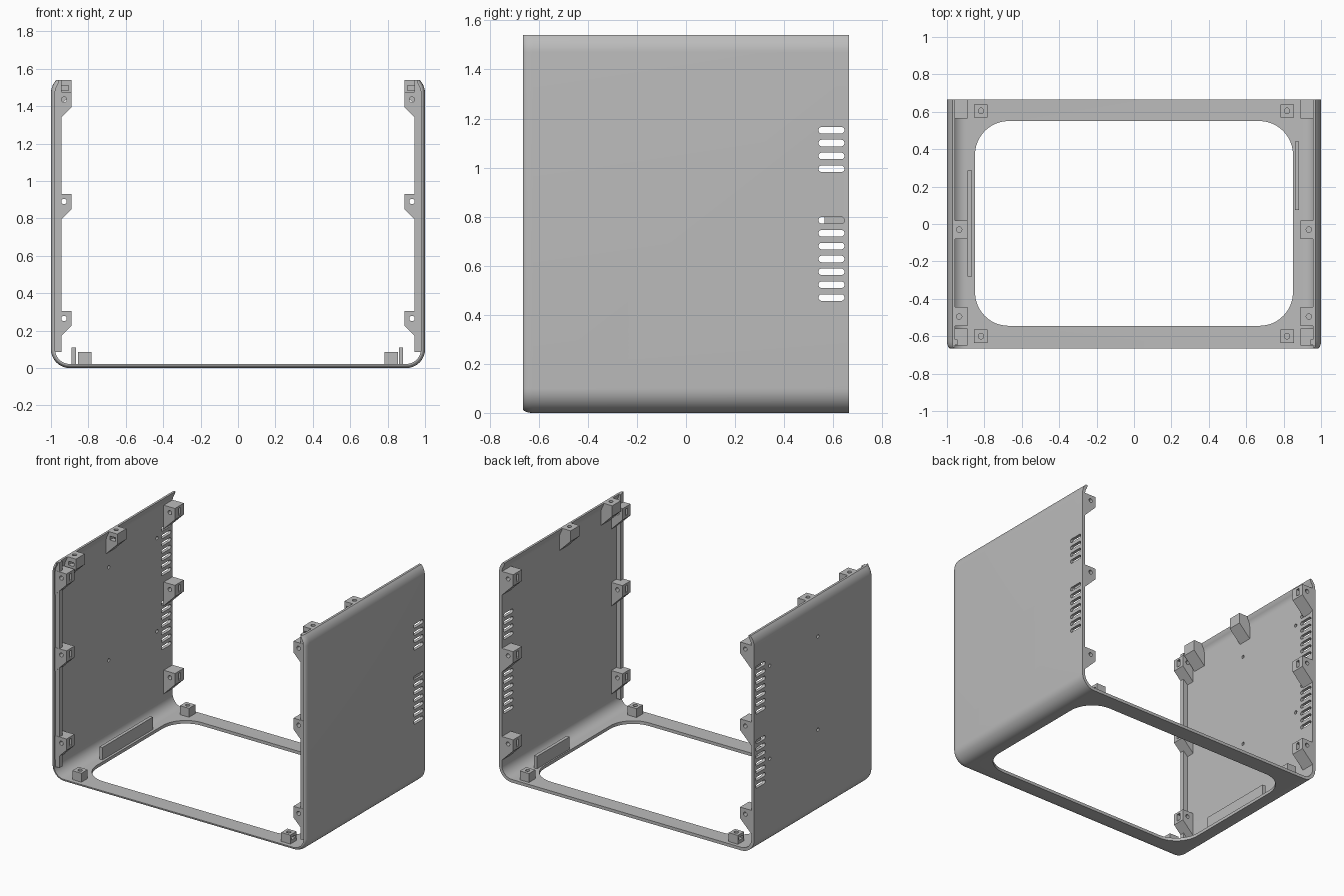
import bpy, bmesh, math

cube = bpy.data.objects.get("Cube")
if cube:
    bpy.data.objects.remove(cube, do_unlink=True)

grey = bpy.data.materials.new("plain grey")
grey.use_nodes = True
grey.diffuse_color = (0.5, 0.5, 0.5, 1)
grey.node_tree.nodes["Principled BSDF"].inputs["Base Color"].default_value = (0.5, 0.5, 0.5, 1)

HALF_Y, TOP, WALL, RADIUS = 0.665, 1.54, 0.022, 0.1


def prism(bm, pts, axis, a, b):
    """Extrude a 2D outline along an axis from a to b."""
    def place(p, q, h):
        return {"x": (h, p, q), "y": (p, h, q), "z": (p, q, h)}[axis]
    lo = [bm.verts.new(place(p, q, a)) for p, q in pts]
    hi = [bm.verts.new(place(p, q, b)) for p, q in pts]
    faces = [bm.faces.new(lo[::-1]), bm.faces.new(hi)]
    for i in range(len(pts)):
        j = (i + 1) % len(pts)
        faces.append(bm.faces.new((lo[i], lo[j], hi[j], hi[i])))
    bmesh.ops.recalc_face_normals(bm, faces=faces)


def rounded(cx, cy, w, h, r, n=8):
    """Rounded rectangle outline."""
    pts = []
    for k, (sx, sy) in enumerate(((1, 1), (-1, 1), (-1, -1), (1, -1))):
        for i in range(n + 1):
            t = math.pi / 2 * (k + i / n)
            pts.append((cx + sx * (w / 2 - r) + r * math.cos(t),
                        cy + sy * (h / 2 - r) + r * math.sin(t)))
    return pts


def circle(cx, cy, r, n=20):
    return [(cx + r * math.cos(2 * math.pi * i / n),
             cy + r * math.sin(2 * math.pi * i / n)) for i in range(n)]


def rect(x0, x1, y0, y1):
    return [(x0, y0), (x1, y0), (x1, y1), (x0, y1)]


def make(name, bm):
    me = bpy.data.meshes.new(name)
    bm.to_mesh(me)
    bm.free()
    ob = bpy.data.objects.new(name, me)
    bpy.context.collection.objects.link(ob)
    me.materials.append(grey)
    return ob


def solid(name, shape, cuts=()):
    """Prism object with prism-shaped cut-outs."""
    bm = bmesh.new()
    prism(bm, *shape)
    ob = make(name, bm)
    for cut in cuts:
        carve(ob, [cut])
    return ob


def carve(ob, cuts):
    bm = bmesh.new()
    for c in cuts:
        prism(bm, *c)
    cutter = make("cutter", bm)
    cutter.hide_render = True
    mod = ob.modifiers.new("cut", "BOOLEAN")
    mod.operation, mod.solver, mod.object = "DIFFERENCE", "EXACT", cutter
    dg = bpy.context.evaluated_depsgraph_get()
    mesh = bpy.data.meshes.new_from_object(ob.evaluated_get(dg))
    ob.modifiers.clear()
    ob.data = mesh
    bpy.data.objects.remove(cutter, do_unlink=True)


def u_curve(inset):
    """Half of the U section, then mirrored: curled top, wall, round corner."""
    r, half = RADIUS - inset, []
    for i in range(7):
        t = math.asin(0.7) * (1 - i / 6)
        z = 1.47 + r * math.sin(t)
        half.append((0.9 + r * math.cos(t), TOP if i == 0 else z))
    for i in range(13):
        t = math.pi / 2 * i / 12
        half.append((0.9 + r * math.cos(t), RADIUS - r * math.sin(t)))
    return half + [(-x, z) for x, z in reversed(half)]


# U-shaped shell with a rounded outer front edge
bm = bmesh.new()
rings = []
sections = [(-HALF_Y + 0.04 * (1 - math.sin(t)), 0.017 * (1 - math.cos(t)))
            for t in [math.pi / 2 * (1 - i / 6) for i in range(7)]] + [(HALF_Y, 0)]
for y, inset in sections:
    loop = u_curve(inset) + u_curve(WALL)[::-1]
    rings.append([bm.verts.new((x, y, z)) for x, z in loop])
count = len(rings[0])
for a, b in zip(rings, rings[1:]):
    for i in range(count):
        j = (i + 1) % count
        bm.faces.new((a[i], a[j], b[j], b[i]))
for ring in (rings[0], rings[-1]):
    for i in range(count // 2 - 1):
        bm.faces.new((ring[i], ring[i + 1], ring[count - 2 - i], ring[count - 1 - i]))
bmesh.ops.recalc_face_normals(bm, faces=bm.faces)
shell = make("shell", bm)

# Floor opening, vent slots in both walls, screw holes in one wall
cuts = [(rounded(0, 0.003, 1.7, 1.095, 0.18, 12), "z", -0.1, 0.06)]
PITCH = 0.0525
for s, upper in ((1, 4), (-1, 7)):
    heights = [0.47 + PITCH * i for i in range(7)] + [0.995 + PITCH * i for i in range(upper)]
    for z in heights:
        cuts.append((rounded(0.593, z, 0.106, 0.027, 0.0134, 5), "x", s * 0.96, s * 1.05))
for y in (-0.05, 0.49):
    for z in (0.61, 1.27):
        cuts.append((circle(y, z, 0.012), "x", -0.96, -1.05))
carve(shell, cuts)

for s, side in ((1, "left"), (-1, "right")):
    def mir(pts):
        return [(s * x, z) for x, z in pts]

    # Vertical flange behind the front edge
    solid(side + "_front_flange",
          (mir([(0.945, 0.085), (0.985, 0.085), (0.985, 1.48), (0.962, TOP), (0.945, TOP)]),
           "y", -0.648, -0.618))

    # Chamfered screw brackets along the front and back edges
    for end, y0, y1 in (("front", -0.65, -0.56), ("back", 0.565, 0.665)):
        for level, top in (("lower", 0.305), ("middle", 0.93), ("upper", 1.475)):
            mid = (y0 + y1) / 2
            solid(f"{side}_{end}_{level}_bracket",
                  (mir([(0.89, top), (0.985, top), (0.985, top - 0.175), (0.89, top - 0.08)]),
                   "y", y0, y1),
                  [(circle(s * 0.93, top - 0.04, 0.0145), "y", y0 - 0.1, y1 + 0.1),
                   (rect(mid - 0.013, mid + 0.013, top - 0.065, top - 0.015),
                    "x", s * 0.87, s * 0.955)])

    # Brackets under the top edge with vertical screw holes
    for where, y0 in (("front", -0.545), ("middle", -0.08)):
        y1 = y0 + 0.1
        solid(f"{side}_{where}_top_bracket",
              (mir([(0.89, TOP), (0.962, TOP), (0.985, 1.48), (0.985, 1.37), (0.89, 1.465)]),
               "y", y0, y1),
              [(circle(s * 0.935, y0 + 0.05, 0.0145), "z", 1.475, 1.6),
               (rect(s * 0.905, s * 0.948, 1.483, 1.51), "y", y0 - 0.05, y0 + 0.07)])

    # Floor posts with a screw hole and an outward nut slot
    for end, y in (("front", -0.6), ("back", 0.605)):
        solid(f"{side}_{end}_floor_post",
              (rect(s * 0.783, s * 0.855, y - 0.035, y + 0.035), "z", 0.01, 0.085),
              [(circle(s * 0.818, y, 0.0145), "z", 0.03, 0.2),
               (rect(y - 0.022, y + 0.022, 0.045, 0.065), "x", s * 0.795, s * 0.9)])

# Locating ribs on the floor
solid("left_floor_rib", (rect(0.86, 0.883, 0.075, 0.44), "z", 0.01, 0.11))
solid("right_floor_rib", (rect(-0.89, -0.867, -0.28, 0.285), "z", 0.01, 0.11))

# Smooth the curved surfaces, keep hard edges
bpy.ops.object.select_all(action="DESELECT")
for ob in bpy.context.collection.objects:
    if ob.type == "MESH":
        ob.select_set(True)
bpy.context.view_layer.objects.active = shell
bpy.ops.object.shade_smooth_by_angle(angle=math.radians(30))
